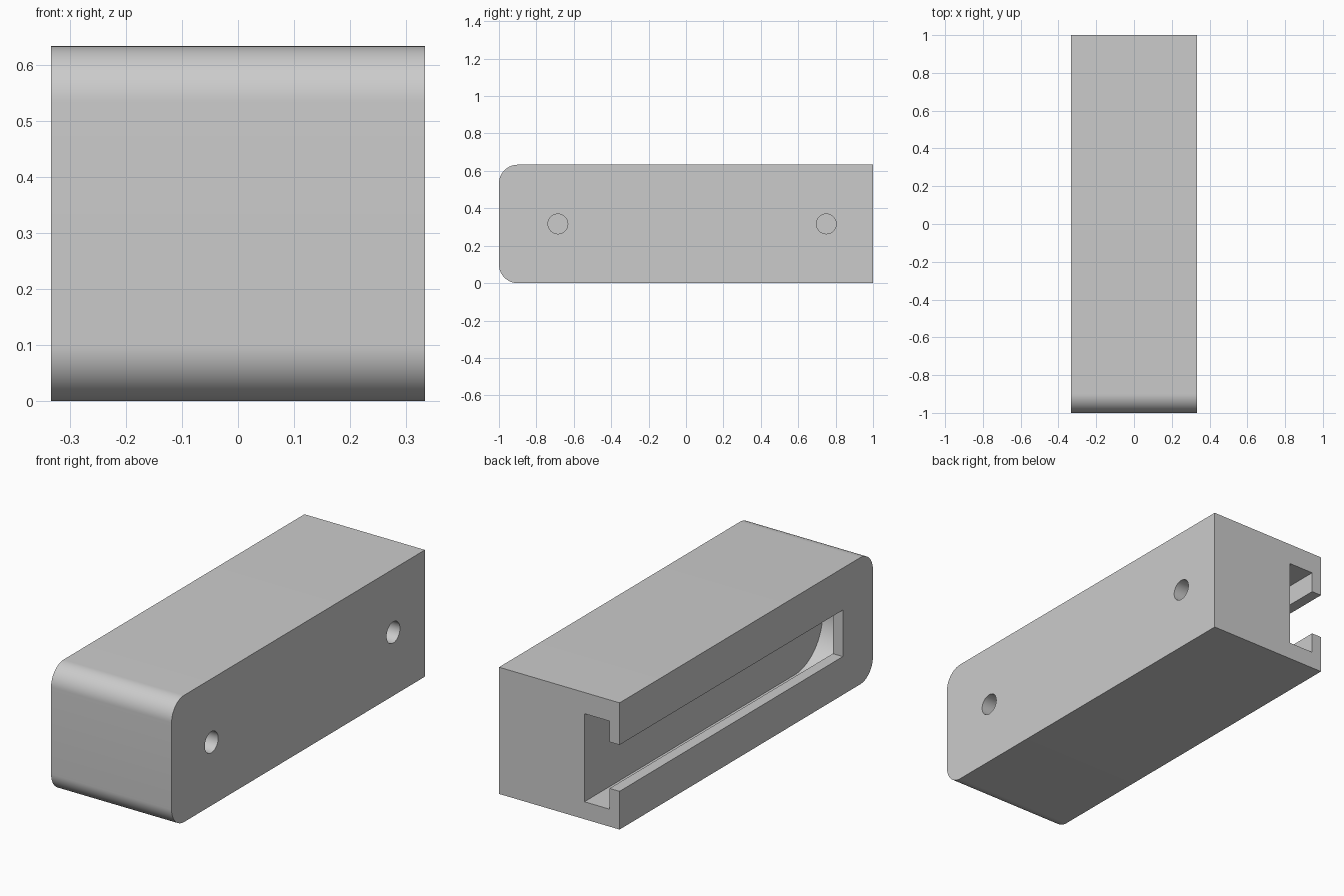
import bpy, bmesh, math

cube = bpy.data.objects.get("Cube")
if cube:
    bpy.data.objects.remove(cube, do_unlink=True)

grey = bpy.data.materials.new("light_grey")
grey.use_nodes = True
colour = (0.6, 0.6, 0.6, 1)
grey.diffuse_color = colour
grey.node_tree.nodes["Principled BSDF"].inputs["Base Color"].default_value = colour

HALF_X, HEIGHT, FILLET = 0.333, 0.633, 0.1


def arc(cy, cz, r, start, end, steps):
    """Points of an arc in the YZ plane, angles in degrees."""
    angles = [math.radians(start + (end - start) * i / steps) for i in range(steps + 1)]
    return [(cy + r * math.cos(a), cz + r * math.sin(a)) for a in angles]


def extrude_profile(name, points, x0, x1):
    """Solid made from a YZ outline, extruded from x0 to x1."""
    bm = bmesh.new()
    face = bm.faces.new([bm.verts.new((x0, y, z)) for y, z in points])
    result = bmesh.ops.extrude_face_region(bm, geom=[face])
    moved = [v for v in result["geom"] if isinstance(v, bmesh.types.BMVert)]
    bmesh.ops.translate(bm, verts=moved, vec=(x1 - x0, 0, 0))
    bmesh.ops.recalc_face_normals(bm, faces=bm.faces)
    mesh = bpy.data.meshes.new(name)
    bm.to_mesh(mesh)
    bm.free()
    mesh.materials.append(grey)
    obj = bpy.data.objects.new(name, mesh)
    bpy.context.collection.objects.link(obj)
    return obj


# Block with two rounded front edges
outline = [(1, 0), (1, HEIGHT)]
outline += arc(-1 + FILLET, HEIGHT - FILLET, FILLET, 90, 180, 16)
outline += arc(-1 + FILLET, FILLET, FILLET, 180, 270, 16)
block = extrude_profile("slotted_block", outline, -HALF_X, HALF_X)

# T-slot in the right side: wide channel with a round end, and its narrow mouth
mid, radius, mouth = 0.307, 0.22, 0.116
channel = [(1.1, mid - radius), (1.1, mid + radius)]
channel += arc(-0.66, mid, radius, 90, 270, 48)
mouth_outline = [(1.1, mid - mouth), (1.1, mid + mouth),
                 (-0.762, mid + mouth), (-0.762, mid - mouth)]
cutters = [
    extrude_profile("channel_cutter", channel, -0.278, -0.139),
    extrude_profile("mouth_cutter", mouth_outline, -0.4, -0.2),
]

# Blind round holes in the left side
for label, y in (("front", -0.685), ("back", 0.75)):
    circle = arc(y, HEIGHT / 2, 0.053, 0, 360, 40)[:-1]
    cutters.append(extrude_profile(label + "_hole_cutter", circle, 0.03, 0.4))

# Cut the block
bpy.ops.object.select_all(action="DESELECT")
block.select_set(True)
bpy.context.view_layer.objects.active = block
for cutter in cutters:
    cut = block.modifiers.new(cutter.name, "BOOLEAN")
    cut.operation = "DIFFERENCE"
    cut.solver = "EXACT"
    cut.object = cutter
    bpy.ops.object.modifier_apply(modifier=cut.name)
    bpy.data.objects.remove(cutter, do_unlink=True)

bpy.ops.object.shade_smooth_by_angle(angle=math.radians(30))
